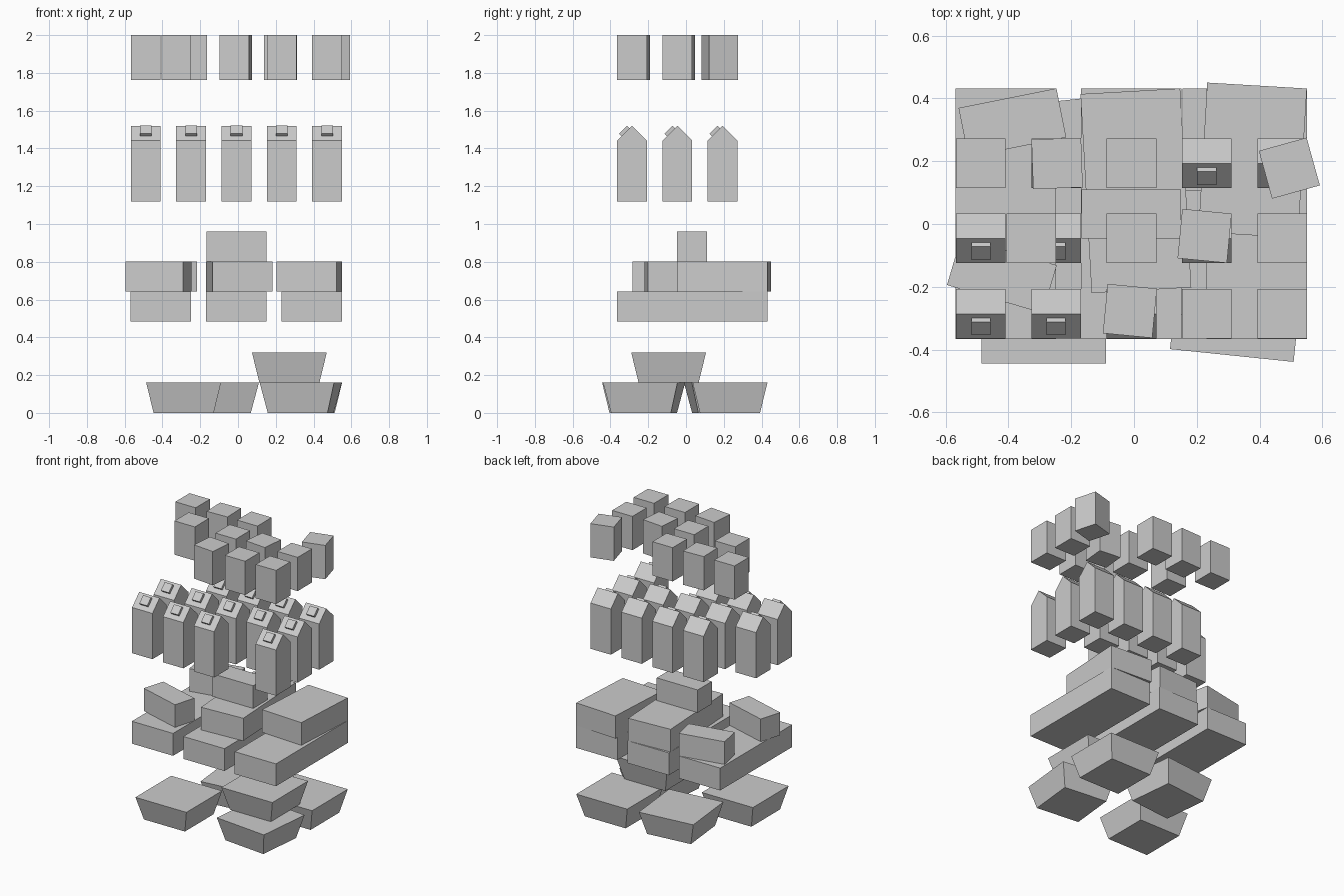
import bpy, bmesh, math
from mathutils import Matrix, Vector

if "Cube" in bpy.data.objects:
    bpy.data.objects.remove(bpy.data.objects["Cube"])


def mesh_object(name, bm):
    bmesh.ops.recalc_face_normals(bm, faces=bm.faces[:])
    me = bpy.data.meshes.new(name)
    bm.to_mesh(me)
    bm.free()
    ob = bpy.data.objects.new(name, me)
    bpy.context.collection.objects.link(ob)
    return ob


def box(name, x, y, z0, z1, w, d, deg=0, inset=0):
    """Box on z0..z1 turned by deg; inset narrows its base on every side."""
    bm = bmesh.new()
    bmesh.ops.create_cube(bm, size=1)
    for v in bm.verts:
        k = inset if v.co.z < 0 else 0
        v.co = Vector((v.co.x * (w - 2 * k), v.co.y * (d - 2 * k),
                       z0 if v.co.z < 0 else z1))
    ob = mesh_object(name, bm)
    ob.location = (x, y, 0)
    ob.rotation_euler.z = math.radians(deg)
    return ob


def gable_carton(name, x, y):
    """Pentagonal carton with a square cap on the front roof slope."""
    bm = bmesh.new()
    h = 0.079
    profile = [(-h, 1.12), (h, 1.12), (h, 1.441), (0, 1.52), (-h, 1.441)]
    face = bm.faces.new([bm.verts.new((-h, py, pz)) for py, pz in profile])
    ext = bmesh.ops.extrude_face_region(bm, geom=[face])
    moved = [g for g in ext["geom"] if isinstance(g, bmesh.types.BMVert)]
    bmesh.ops.translate(bm, verts=moved, vec=(2 * h, 0, 0))
    if len(bm.faces) == 6:
        bm.faces.new([bm.verts[i] for i in range(5)])
    # cap
    m = (Matrix.Translation((0, -0.0405, 1.4925))
         @ Matrix.Rotation(math.radians(45), 4, 'X')
         @ Matrix.Diagonal((0.061, 0.06, 0.0185, 1)))
    bmesh.ops.create_cube(bm, size=1, matrix=m)
    ob = mesh_object(name, bm)
    ob.location = (x, y, 0)


# tapered bottom crates, plus one stacked on top
for x, y, z, deg in [(-0.288, -0.246, 0, 0), (0.332, -0.222, 0, -5.9),
                     (-0.107, 0.207, 0, 6), (0.353, 0.233, 0, 0),
                     (0.272, -0.092, 0.16, 0)]:
    box("crate", x, y, z, z + 0.16, 0.396, 0.396, deg, 0.039)

# long parcels in the second tier
for x in (-0.408, -0.009, 0.391):
    box("long_parcel", x, 0.033, 0.485, 0.642, 0.32, 0.798)

# loose parcels stacked above them: x, y, base, depth, turn
for x, y, z, d, deg in [(-0.3875, 0.323, 0.642, 0.159, 11.3),
                        (-0.421, -0.163, 0.642, 0.159, -16.4),
                        (0.006, 0.106, 0.642, 0.635, 3.2),
                        (0.378, 0.203, 0.642, 0.477, -3.4),
                        (-0.009, 0.032, 0.802, 0.157, 0)]:
    box("stacked_parcel", x, y, z, z + 0.159, 0.318, d, deg)

# gable cartons in a 5 x 3 grid with two gaps
cols = [-0.488, -0.248, -0.008, 0.232, 0.472]
rows = [-0.286, -0.046, 0.193]
for i, x in enumerate(cols):
    for j, y in enumerate(rows):
        if (i, j) not in {(3, 0), (0, 2)}:
            gable_carton("gable_carton", x, y)

# tall boxes in the top tier, some knocked askew
for x, y, deg in [(-0.488, 0.193, 0), (-0.245, 0.193, 2), (-0.008, 0.193, 0),
                  (0.495, 0.178, 15.5), (-0.327, -0.046, 0),
                  (-0.008, -0.046, 0), (0.225, -0.038, -5.5),
                  (0.472, -0.046, 0), (-0.013, -0.277, -5.5),
                  (0.232, -0.286, 0), (0.472, -0.286, 0)]:
    box("tall_box", x, y, 1.763, 2.0, 0.158, 0.158, deg)
